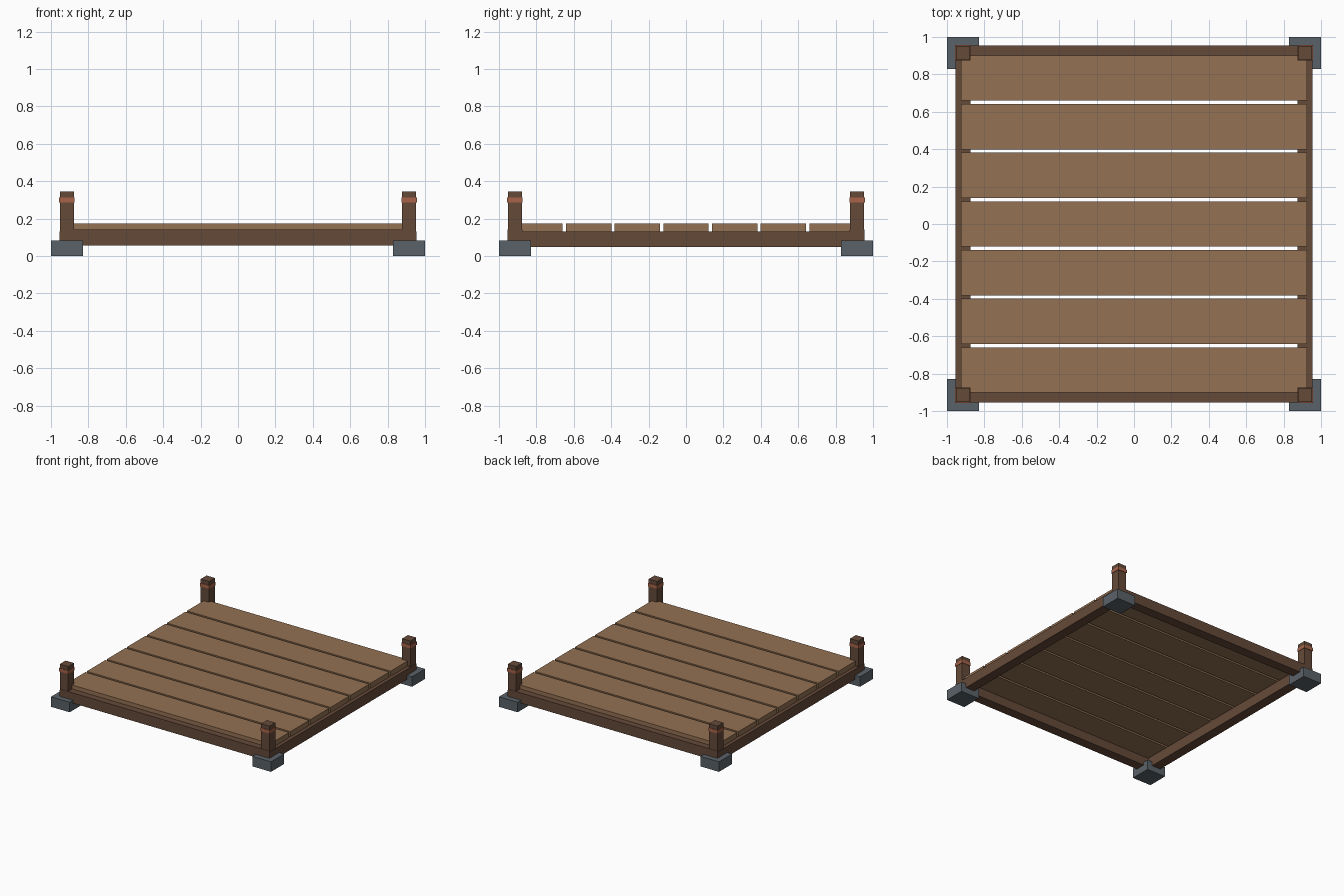
import bpy

if "Cube" in bpy.data.objects:
    bpy.data.objects.remove(bpy.data.objects["Cube"])


def material(name, srgb):
    m = bpy.data.materials.new(name)
    lin = [((c / 255 + 0.055) / 1.055) ** 2.4 for c in srgb]
    m.diffuse_color = (*lin, 1)
    m.use_nodes = True
    m.node_tree.nodes["Principled BSDF"].inputs["Base Color"].default_value = m.diffuse_color
    return m


dark_wood = material("dark_wood", (101, 74, 57))
plank_wood = material("plank_wood", (148, 113, 83))
stone = material("slate_stone", (90, 98, 104))
copper = material("copper_band", (168, 100, 73))


def box(name, center, size, mat):
    bpy.ops.mesh.primitive_cube_add(size=1, location=center)
    ob = bpy.context.object
    ob.name = name
    ob.scale = size
    bpy.ops.object.transform_apply(location=False, rotation=False, scale=True)
    ob.data.materials.append(mat)
    return ob


C = 0.915  # corner centre line

# Corner feet, posts and post bands
for sx, side in ((-1, "left"), (1, "right")):
    for sy, end in ((-1, "front"), (1, "back")):
        tag = f"{end}_{side}"
        x, y = sx * C, sy * C
        box(f"{tag}_foot", (x, y, 0.041), (0.17, 0.17, 0.082), stone)
        box(f"{tag}_post", (x, y, 0.2025), (0.076, 0.076, 0.285), dark_wood)
        box(f"{tag}_band", (x, y, 0.299), (0.083, 0.083, 0.027), copper)

# Frame beams: front and back sit slightly higher than the sides
for s, end, side in ((-1, "front", "left"), (1, "back", "right")):
    box(f"{end}_beam", (0, s * C, 0.099), (1.90, 0.08, 0.084), dark_wood)
    box(f"{side}_beam", (s * C, 0, 0.09), (0.08, 1.908, 0.084), dark_wood)

# Seven deck planks with gaps
for i in range(7):
    box(f"deck_plank_{i + 1}", (0, (i - 3) * 0.26, 0.1525), (1.852, 0.242, 0.043), plank_wood)
